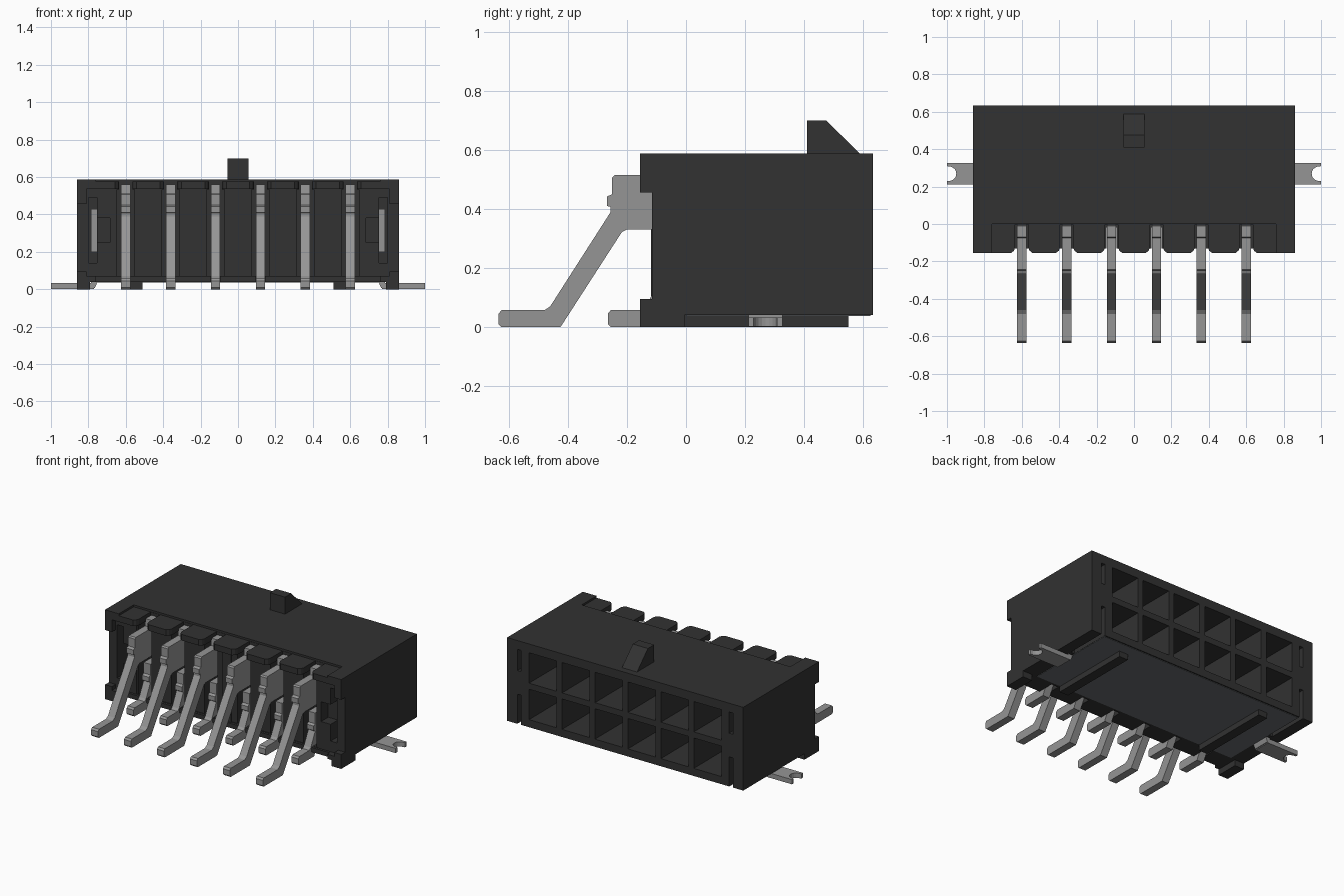
import bpy, bmesh, math

cube = bpy.data.objects.get("Cube")
if cube:
    bpy.data.objects.remove(cube, do_unlink=True)


def material(name, rgb):
    m = bpy.data.materials.new(name)
    m.use_nodes = True
    m.diffuse_color = (*rgb, 1)
    m.node_tree.nodes["Principled BSDF"].inputs["Base Color"].default_value = (*rgb, 1)
    return m


BLACK = material("black plastic", (0.032, 0.032, 0.032))
METAL = material("grey metal", (0.30, 0.30, 0.30))
SLATE = material("slate underside", (0.14, 0.15, 0.16))


def prism(bm, pts, axis, lo, hi):
    """Extrude a 2D outline along an axis: x takes (y,z), y takes (x,z), z takes (x,y)."""
    def place(p, d):
        a, b = p
        return {"x": (d, a, b), "y": (a, d, b), "z": (a, b, d)}[axis]
    bottom = [bm.verts.new(place(p, lo)) for p in pts]
    top = [bm.verts.new(place(p, hi)) for p in pts]
    n = len(pts)
    bm.faces.new(bottom)
    bm.faces.new(top[::-1])
    for i in range(n):
        j = (i + 1) % n
        bm.faces.new((bottom[j], bottom[i], top[i], top[j]))


def box(bm, x0, x1, y0, y1, z0, z1):
    prism(bm, [(x0, y0), (x1, y0), (x1, y1), (x0, y1)], "z", z0, z1)


def both_sides(bm, x0, x1, *rest):
    box(bm, x0, x1, *rest)
    box(bm, -x1, -x0, *rest)


def finish(bm, name, mat):
    bmesh.ops.recalc_face_normals(bm, faces=bm.faces[:])
    me = bpy.data.meshes.new(name)
    bm.to_mesh(me)
    bm.free()
    me.materials.append(mat)
    ob = bpy.data.objects.new(name, me)
    bpy.context.collection.objects.link(ob)
    return ob


def cut(target, bm):
    """Subtract the cutter mesh from the target and discard the cutter."""
    cutter = finish(bm, "cutter", BLACK)
    cutter.hide_render = True
    mod = target.modifiers.new("cut", "BOOLEAN")
    mod.operation, mod.solver, mod.object = "DIFFERENCE", "EXACT", cutter
    deps = bpy.context.evaluated_depsgraph_get()
    me = bpy.data.meshes.new_from_object(target.evaluated_get(deps))
    target.modifiers.clear()
    target.data = me
    bpy.data.objects.remove(cutter, do_unlink=True)


COLUMNS = [-0.6 + 0.24 * i for i in range(6)]
HX, FRONT, BACK, BASE, TOP = 0.86, -0.155, 0.633, 0.04, 0.588

# Housing block
bm = bmesh.new()
box(bm, -HX, HX, FRONT, BACK, BASE, TOP)
housing = finish(bm, "housing", BLACK)

# Terminal pockets and narrow end slots in the back
bm = bmesh.new()
for x in COLUMNS:
    for z in (0.19, 0.43):
        box(bm, x - 0.1, x + 0.1, 0.08, 0.7, z - 0.1, z + 0.1)
both_sides(bm, 0.757, 0.785, 0.35, 0.7, 0.39, 0.53)
both_sides(bm, 0.757, 0.785, 0.35, 0.7, 0.02, 0.235)
cut(housing, bm)

# Shallow recess over the front, then the recessed frame, main cavity and floor edge
for x, y, z0, z1 in ((0.76, 0.0, 0.575, 0.7), (0.81, -0.115, 0.07, 0.535),
                     (0.66, 0.0, 0.072, 0.533), (0.76, -0.13, 0.0, 0.08)):
    bm = bmesh.new()
    box(bm, -x, x, -0.3, y, z0, z1)
    cut(housing, bm)

# Side notches at the front corners
bm = bmesh.new()
both_sides(bm, 0.8, 0.95, -0.3, -0.115, 0.095, 0.455)
cut(housing, bm)

# Slots for the hold-down strips, with shallow side pockets
bm = bmesh.new()
both_sides(bm, 0.755, 0.8, -0.3, 0.06, 0.14, 0.49)
cut(housing, bm)
bm = bmesh.new()
both_sides(bm, 0.685, 0.76, -0.3, -0.04, 0.25, 0.38)
cut(housing, bm)

# Flared pin notches through the top, narrow ones through the floor
bm = bmesh.new()
for x in COLUMNS:
    half = [(0.035, -0.002), (0.035, -0.125), (0.042, -0.143), (0.06, -0.157), (0.06, -0.3)]
    outline = [(x + a, b) for a, b in half] + [(x - a, b) for a, b in half[::-1]]
    prism(bm, outline, "z", 0.5, 0.7)
    box(bm, x - 0.026, x + 0.026, -0.3, -0.02, 0.0, 0.1)
cut(housing, bm)

# Ribs between the pin channels
bm = bmesh.new()
for i in range(7):
    x = -0.72 + 0.24 * i
    x0, x1 = max(x - 0.073, -0.67), min(x + 0.073, 0.67)
    box(bm, x0, x1, -0.11, 0.01, 0.06, 0.545)
box(bm, -0.03, 0.03, -0.118, 0.0, 0.06, 0.545)
finish(bm, "channel_ribs", BLACK)

# Slate panel on the underside
bm = bmesh.new()
box(bm, -0.755, 0.755, 0.0, 0.625, 0.037, 0.043)
finish(bm, "underside_panel", SLATE)

# Underside standoff rails and front corner feet
bm = bmesh.new()
both_sides(bm, 0.51, 0.575, -0.005, 0.55, 0.0, 0.045)
finish(bm, "standoff_rails", BLACK)
bm = bmesh.new()
both_sides(bm, 0.79, HX, FRONT, -0.005, 0.0, 0.045)
finish(bm, "corner_feet", BLACK)

# Locking ramp on the top
bm = bmesh.new()
prism(bm, [(0.41, 0.58), (0.41, 0.70), (0.475, 0.70), (0.588, 0.588), (0.588, 0.58)],
      "x", -0.055, 0.055)
finish(bm, "latch_ramp", BLACK)

# Bent pins: outlines in (y, z)
UPPER = [(0.1, 0.33), (-0.2, 0.33), (-0.217, 0.322), (-0.425, 0.0), (-0.625, 0.0),
         (-0.635, 0.01), (-0.635, 0.045), (-0.625, 0.057), (-0.48, 0.057), (-0.46, 0.07),
         (-0.255, 0.39), (-0.255, 0.407), (-0.268, 0.41), (-0.268, 0.442), (-0.25, 0.45),
         (-0.25, 0.507), (-0.242, 0.515), (-0.075, 0.515), (-0.07, 0.56), (-0.01, 0.56),
         (-0.005, 0.515), (0.1, 0.515)]
LOWER = [(0.1, 0.14), (-0.03, 0.14), (-0.1, 0.0), (-0.255, 0.0), (-0.265, 0.01),
         (-0.265, 0.045), (-0.255, 0.057), (-0.15, 0.057), (-0.135, 0.07), (-0.09, 0.16),
         (-0.105, 0.17), (-0.105, 0.2), (-0.09, 0.21), (-0.09, 0.28), (0.1, 0.28)]
for name, outline, z in (("upper_pins", UPPER, 0.43), ("lower_pins", LOWER, 0.19)):
    bm = bmesh.new()
    for x in COLUMNS:
        prism(bm, outline, "x", x - 0.025, x + 0.025)
        box(bm, x - 0.025, x + 0.025, 0.07, 0.33, z - 0.025, z + 0.025)
    finish(bm, name, METAL)

# Hold-down tabs with a rounded notch in the tip, and their upright strips
bm = bmesh.new()
arc = [(1.0 - 0.05 * math.sin(math.pi * i / 10) ** 0.8, 0.269 + 0.04 * math.cos(math.pi * i / 10))
       for i in range(11)]
tab = [(0.77, 0.327), (1.0, 0.327)] + arc + [(1.0, 0.211), (0.77, 0.211)]
for s in (1, -1):
    prism(bm, [(s * x, y) for x, y in tab], "z", 0.002, 0.033)
    prism(bm, [(s * x, z) for x, z in ((0.755, 0.2), (0.755, 0.03), (0.765, 0.008),
                                       (0.785, 0.002), (0.785, 0.2))], "y", 0.211, 0.327)
both_sides(bm, 0.755, 0.785, 0.0, 0.327, 0.2, 0.43)
finish(bm, "hold_down_tabs", METAL)
